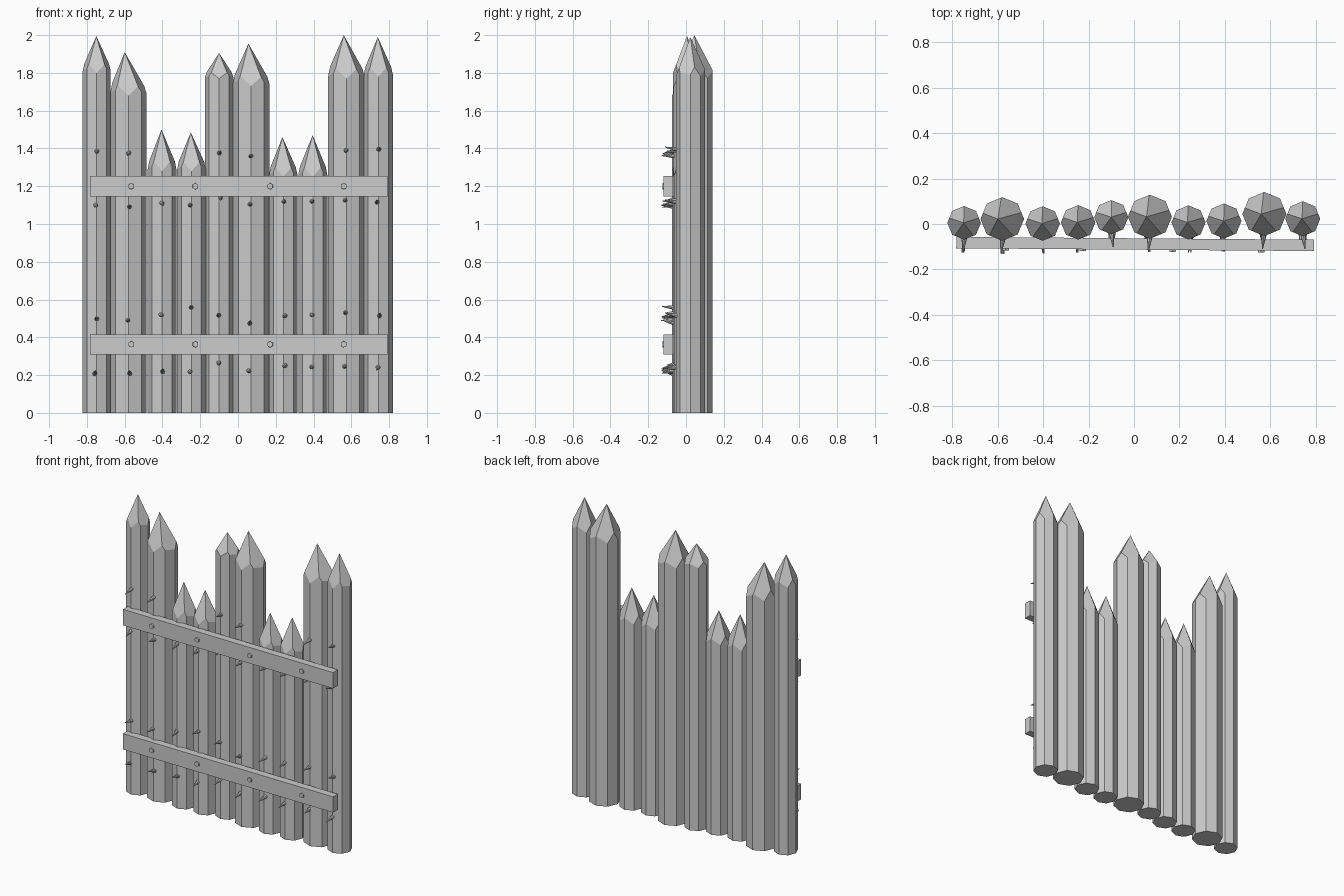
import bpy, bmesh, math, random
from mathutils import Vector, Matrix

if "Cube" in bpy.data.objects:
    bpy.data.objects.remove(bpy.data.objects["Cube"])
random.seed(4)

wood = bpy.data.materials.new("weathered_grey")
wood.diffuse_color = (0.6, 0.6, 0.6, 1)
wood.use_nodes = True
wood.node_tree.nodes["Principled BSDF"].inputs["Base Color"].default_value = wood.diffuse_color


def finish(bm, name):
    bmesh.ops.recalc_face_normals(bm, faces=bm.faces[:])
    me = bpy.data.meshes.new(name)
    bm.to_mesh(me)
    bm.free()
    me.materials.append(wood)
    ob = bpy.data.objects.new(name, me)
    bpy.context.collection.objects.link(ob)
    return ob


# Stakes: centre x, centre y, radius, front shoulder height, tip x, tip height
STAKES = [
    (-0.748, 0.005, 0.074, 1.80, -0.75, 1.995),
    (-0.58, 0.022, 0.096, 1.68, -0.60, 1.91),
    (-0.402, 0.002, 0.076, 1.28, -0.405, 1.50),
    (-0.246, 0.007, 0.076, 1.28, -0.25, 1.485),
    (-0.10, 0.03, 0.075, 1.77, -0.10, 1.905),
    (0.07, 0.032, 0.097, 1.73, 0.055, 1.955),
    (0.24, 0.007, 0.075, 1.25, 0.235, 1.46),
    (0.396, 0.013, 0.077, 1.25, 0.395, 1.47),
    (0.574, 0.044, 0.097, 1.77, 0.56, 2.0),
    (0.743, 0.023, 0.077, 1.78, 0.74, 1.99),
]


def stake(i, x, y, r, shoulder, tip_x, tip_z):
    bm = bmesh.new()
    bmesh.ops.create_cone(bm, cap_ends=True, segments=8, radius1=r, radius2=r,
                          depth=2.2, matrix=Matrix.Translation((x, y, 1.1)))
    tip = Vector((tip_x, y, tip_z))
    # Five sloping axe cuts meeting at the tip
    for k in range(5):
        a = math.radians(-90 + 72 * k)
        d = Vector((math.cos(a), math.sin(a), 0))
        reach = r + (Vector((x, y, 0)) - Vector((tip_x, y, 0))).dot(d)
        n = d * (tip_z - shoulder) + Vector((0, 0, reach))
        res = bmesh.ops.bisect_plane(bm, geom=bm.verts[:] + bm.edges[:] + bm.faces[:],
                                     plane_co=tip, plane_no=n.normalized(), clear_outer=True)
        edges = [g for g in res["geom_cut"] if isinstance(g, bmesh.types.BMEdge)]
        bmesh.ops.contextual_create(bm, geom=edges)
    bmesh.ops.remove_doubles(bm, verts=bm.verts[:], dist=0.0005)
    finish(bm, f"stake_{i}")


for i, s in enumerate(STAKES, 1):
    stake(i, *s)


# Cross rails, turned slightly, with hexagonal bolt heads
def rail(name, z, height):
    turn = Matrix.Translation((0.005, -0.088, z)) @ Matrix.Rotation(math.radians(-0.45), 4, "Z")
    bm = bmesh.new()
    bmesh.ops.create_cube(bm, size=1, matrix=turn @ Matrix.Diagonal((1.575, 0.05, height, 1)))
    finish(bm, name)
    bm = bmesh.new()
    for x in (-0.57, -0.23, 0.165, 0.555):
        m = turn @ Matrix.Translation((x, -0.025, 0)) @ Matrix.Rotation(math.pi / 2, 4, "X")
        bmesh.ops.create_cone(bm, cap_ends=True, segments=6, radius1=0.018,
                              radius2=0.016, depth=0.016, matrix=m)
    finish(bm, name + "_bolts")


rail("upper_rail", 1.20, 0.108)
rail("lower_rail", 0.363, 0.106)

# Rows of thorn-like nails on the stake fronts: height per stake, None where absent
ROWS = [
    (1.38, 1.37, None, None, 1.38, 1.36, None, None, 1.385, 1.40),
    (1.095, 1.095, 1.105, 1.10, 1.135, 1.105, 1.12, 1.12, 1.125, 1.12),
    (0.50, 0.49, 0.515, 0.56, 0.52, 0.48, 0.51, 0.515, 0.53, 0.52),
    (0.215, 0.215, 0.225, 0.215, 0.26, 0.22, 0.245, 0.24, 0.245, 0.235),
]
bm = bmesh.new()
for row in ROWS:
    for (x, y, r, *_), z in zip(STAKES, row):
        if z is None:
            continue
        aim = Vector((random.uniform(-.15, .15), -1, random.uniform(-.3, .3)))
        m = (Matrix.Translation((x + random.uniform(-.008, .008), y - r - 0.02, z))
             @ aim.to_track_quat("Z", "Y").to_matrix().to_4x4())
        bmesh.ops.create_cone(bm, cap_ends=True, segments=8, radius1=0.014,
                              radius2=0.002, depth=0.075, matrix=m)
finish(bm, "nails")
